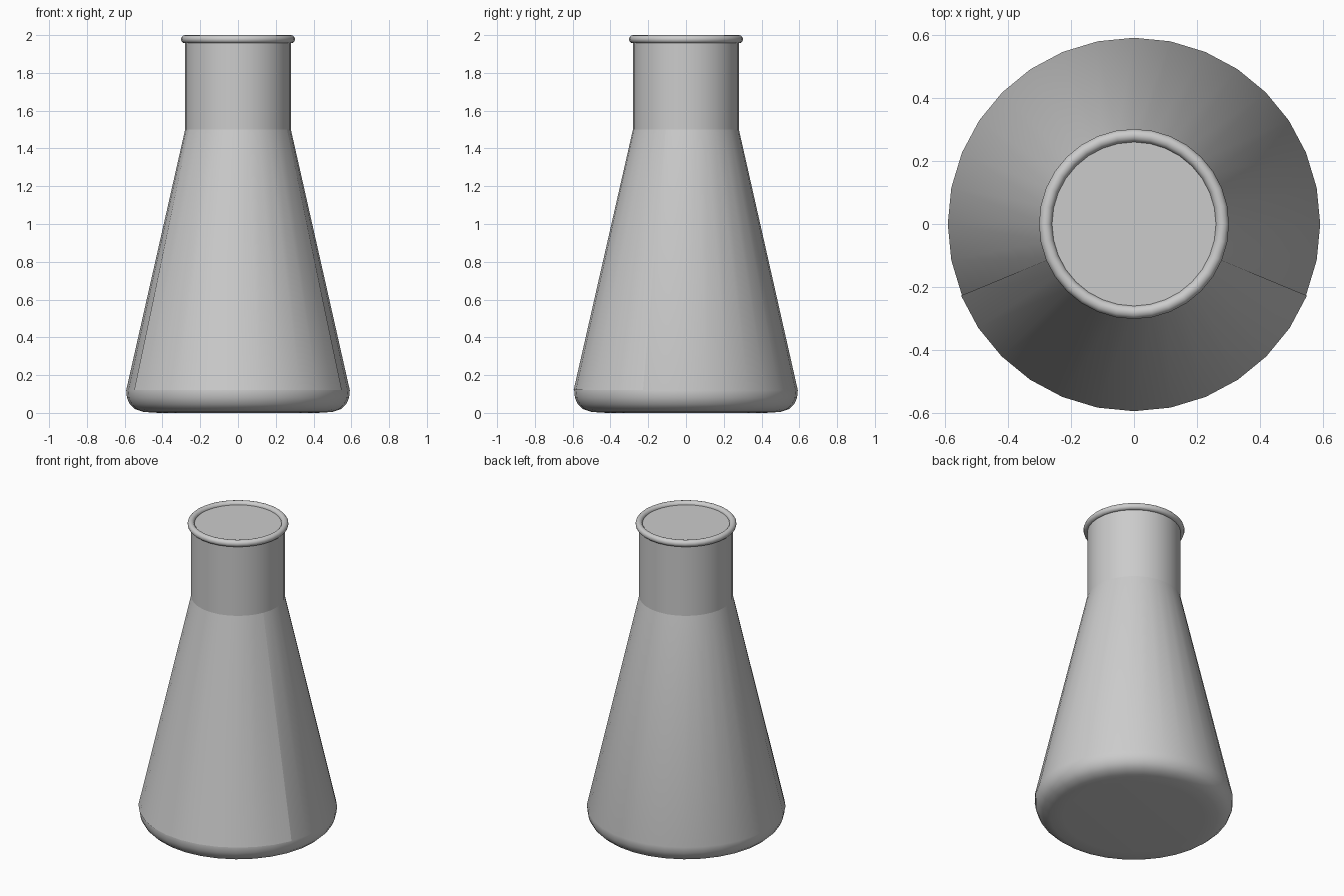
import bpy, bmesh
from math import cos, sin, tau

SEGMENTS = 32

cube = bpy.data.objects.get("Cube")
if cube:
    bpy.data.objects.remove(cube, do_unlink=True)

grey = bpy.data.materials.new("light_grey")
grey.use_nodes = True
grey.diffuse_color = (0.6, 0.6, 0.6, 1)
grey.node_tree.nodes["Principled BSDF"].inputs["Base Color"].default_value = (0.6, 0.6, 0.6, 1)


def lathe(name, profile, first=0, count=SEGMENTS, angle=0.5, cap=False, closed=False):
    """Sweep (radius, height) points round z, through all or some of the sides."""
    bm = bmesh.new()
    full = count == SEGMENTS
    columns = []
    for i in range(count if full else count + 1):
        a = tau * (first + i) / SEGMENTS
        columns.append([bm.verts.new((r * cos(a), r * sin(a), z)) for r, z in profile])
    rows = len(profile)
    for i in range(count):
        a, b = columns[i], columns[(i + 1) % len(columns)]
        for j in range(rows if closed else rows - 1):
            k = (j + 1) % rows
            bm.faces.new((a[j], b[j], b[k], a[k]))
    if cap:
        bm.faces.new([c[0] for c in reversed(columns)])
        bm.faces.new([c[-1] for c in columns])
    mesh = bpy.data.meshes.new(name)
    bm.to_mesh(mesh)
    bm.free()
    mesh.materials.append(grey)
    obj = bpy.data.objects.new(name, mesh)
    bpy.context.collection.objects.link(obj)
    bpy.ops.object.select_all(action="DESELECT")
    obj.select_set(True)
    bpy.context.view_layer.objects.active = obj
    bpy.ops.object.shade_smooth_by_angle(angle=angle)
    return obj


# Conical body with a rounded foot and flat base
foot = [(0.42, 0), (0.5, 0.005), (0.545, 0.02), (0.573, 0.046), (0.588, 0.08), (0.592, 0.12)]
lathe("flask_body", foot + [(0.28, 1.5)], cap=True)

# Straight neck, closed just inside the rim
lathe("flask_neck", [(0.28, 1.5), (0.28, 1.98), (0.26, 1.98)], cap=True)

# Rounded bead round the mouth
bead = [(0.281 + 0.021 * cos(tau * i / 12), 1.9785 + 0.0215 * sin(tau * i / 12)) for i in range(12)]
lathe("rim_bead", bead, angle=1.0, closed=True)

# Thin panel on the front of the cone, fading into the shoulder
lathe("front_panel", [(0.595, 0.12), (0.281, 1.5)], first=18, count=12)
